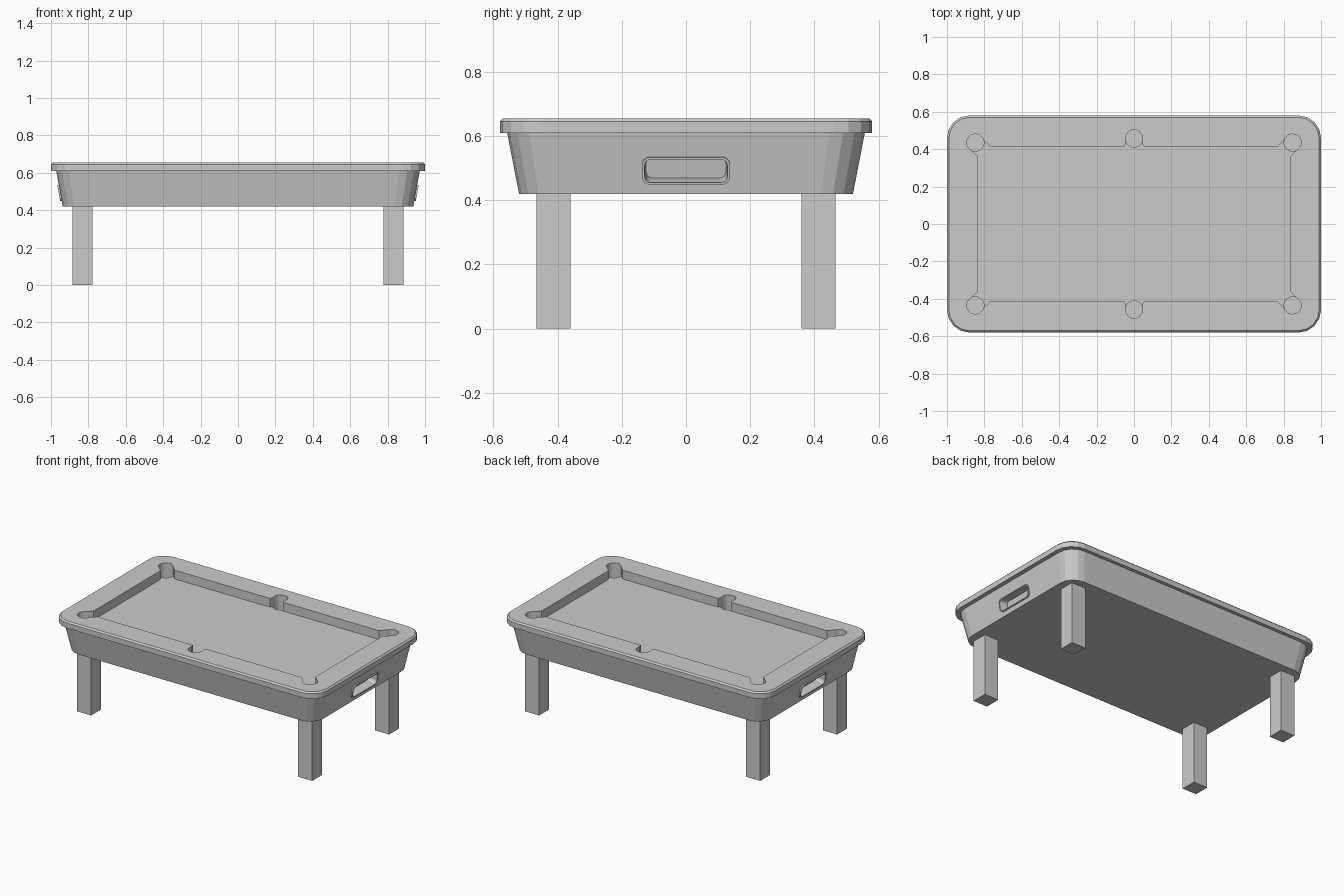
import bpy, bmesh, math
from mathutils import Matrix

if "Cube" in bpy.data.objects:
    bpy.data.objects.remove(bpy.data.objects["Cube"])


def rounded(hx, hy, r, seg=4):
    pts = []
    for i, (sx, sy) in enumerate([(1, 1), (-1, 1), (-1, -1), (1, -1)]):
        for k in range(seg + 1):
            a = math.pi / 2 * (i + k / seg)
            pts.append((sx * (hx - r) + r * math.cos(a), sy * (hy - r) + r * math.sin(a)))
    return pts


def circle(cx, cy, r, n=24):
    return [(cx + r * math.cos(math.tau * k / n), cy + r * math.sin(math.tau * k / n)) for k in range(n)]


def loft(name, rings, matrix=Matrix()):
    """Closed solid through (outline, z) rings of equal point count."""
    bm = bmesh.new()
    loops = [[bm.verts.new((x, y, z)) for x, y in outline] for outline, z in rings]
    n = len(loops[0])
    for a, b in zip(loops, loops[1:]):
        for i in range(n):
            j = (i + 1) % n
            bm.faces.new((a[i], a[j], b[j], b[i]))
    bm.faces.new(loops[0][::-1])
    bm.faces.new(loops[-1])
    bm.transform(matrix)
    bmesh.ops.recalc_face_normals(bm, faces=bm.faces)
    mesh = bpy.data.meshes.new(name)
    bm.to_mesh(mesh)
    bm.free()
    ob = bpy.data.objects.new(name, mesh)
    bpy.context.collection.objects.link(ob)
    return ob


def cut(target, cutter):
    m = target.modifiers.new("cut", "BOOLEAN")
    m.operation, m.solver, m.object = "DIFFERENCE", "EXACT", cutter
    cutter.hide_render = True
    cutter.hide_set(True)
    cutter.display_type = "WIRE"


# Tapered cabinet with overhanging, chamfered top rail
table = loft("table_body", [
    (rounded(0.937, 0.52, 0.10), 0.42),
    (rounded(0.972, 0.557, 0.11), 0.61),
    (rounded(1.0, 0.58, 0.12), 0.61),
    (rounded(1.0, 0.58, 0.12), 0.645),
    (rounded(0.99, 0.57, 0.11), 0.655)])

# Sunken playing field with angled cushion ends
quarter = [(0.835, 0.36), (0.88, 0.405), (0.815, 0.462), (0.77, 0.415), (0.05, 0.415), (0.04, 0.45)]
half = quarter + [(-x, y) for x, y in reversed(quarter)]
outline = half + [(-x, -y) for x, y in half]
cut(table, loft("field_cutter", [(outline, 0.595), (outline, 0.75)]))

# Six pockets
for sy in (-1, 1):
    for px, py in ((-0.848, 0.435), (0, 0.457), (0.848, 0.435)):
        c = circle(px, sy * py, 0.046)
        cut(table, loft("pocket_cutter", [(c, 0.51), (c, 0.76)]))

# Recessed hand grips in raised frames at both ends
tilt = math.atan2(0.035, 0.19)
for side, turn in (("right", 0), ("left", math.pi)):
    place = (Matrix.Rotation(turn, 4, "Z") @ Matrix.Translation((0.9505, 0, 0.4925))
             @ Matrix.Rotation(math.pi / 2 + tilt, 4, "Y"))
    frame = loft(side + "_handle_frame", [
        (rounded(0.0435, 0.137, 0.025), -0.02),
        (rounded(0.0435, 0.137, 0.025), 0.008)], place)
    recess = loft(side + "_handle_cutter", [
        (rounded(0.033, 0.124, 0.02), -0.05),
        (rounded(0.037, 0.129, 0.02), 0.008),
        (rounded(0.037, 0.129, 0.02), 0.05)], place)
    cut(table, recess)
    cut(frame, recess)

# Four square legs
for sx, nx in ((-1, "left"), (1, "right")):
    for sy, ny in ((-1, "front"), (1, "back")):
        sq = [(sx * 0.832 + a * 0.053, sy * 0.413 + b * 0.053)
              for a, b in ((-1, -1), (1, -1), (1, 1), (-1, 1))]
        loft(f"{ny}_{nx}_leg", [(sq, 0), (sq, 0.425)])
